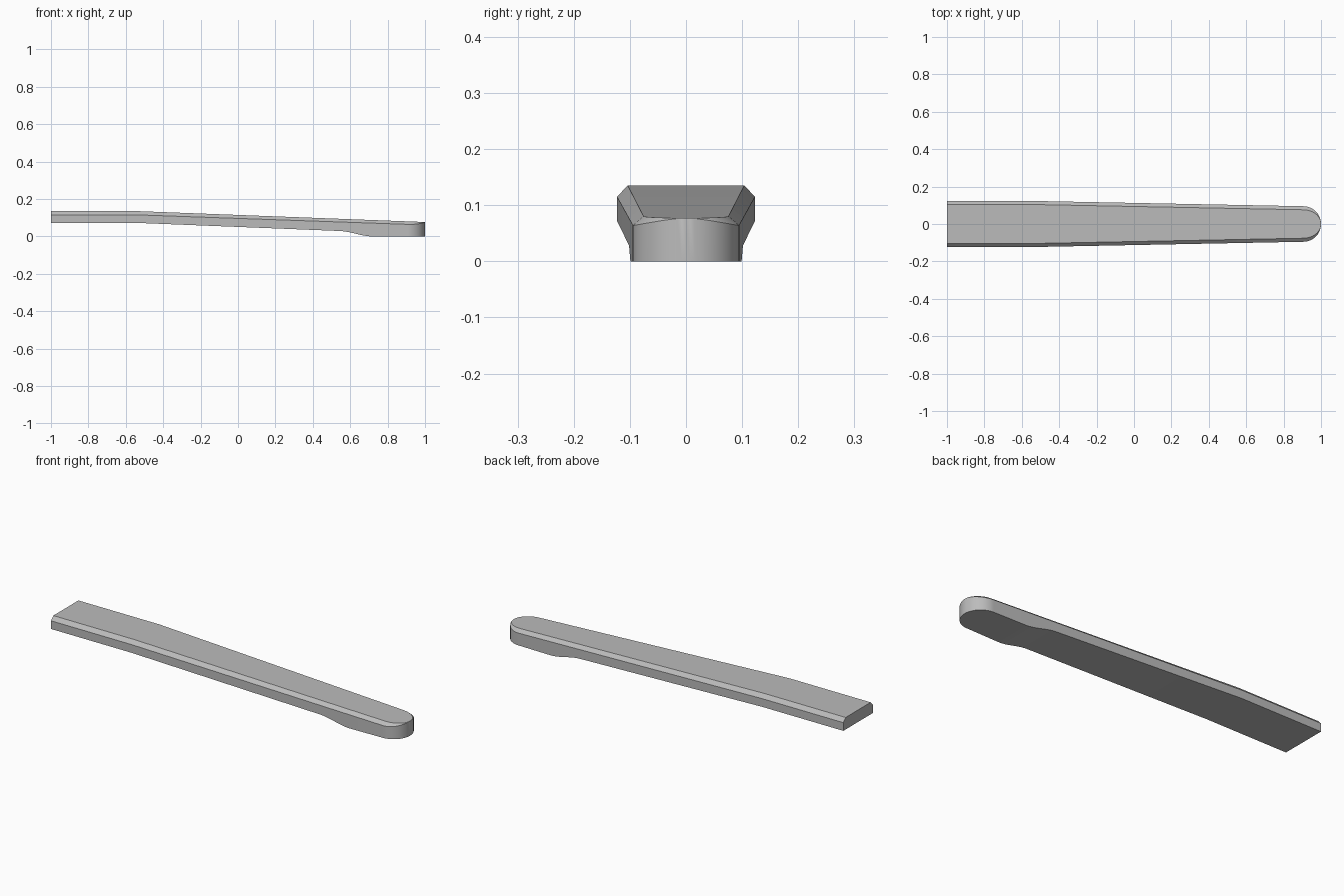
import bpy, bmesh
from math import sin, cos, pi, radians

cube = bpy.data.objects.get("Cube")
if cube:
    bpy.data.objects.remove(cube)

BEND, TIP, R = -0.53, 0.905, 0.095      # handle bend, start and radius of the round tip


def ramp(x, x0, x1, a, b):
    t = min(max((x - x0) / (x1 - x0), 0), 1)
    return a + (b - a) * t


def bottom(x):
    # straight underside that curves down into the foot
    z = ramp(x, BEND, 0.55, 0.072, 0.029)
    t = ramp(x, 0.54, 0.72, 0, 1)
    return z * (1 - t * t * (3 - 2 * t))


def section(x, outer, inner, drop):
    # six-sided section with chamfered upper edges
    top, low = ramp(x, BEND, 1, 0.135, 0.077), bottom(x)
    half = [(outer, low), (outer, top - drop), (inner, top)]
    return [(x, y, z) for y, z in half] + [(x, -y, z) for y, z in reversed(half)]


# stations along the tapered body, then around the round tip
xs = [-1, BEND] + [0.54 + 0.18 * i / 12 for i in range(13)]
rings = [section(x, ramp(x, BEND, TIP, 0.123, R), ramp(x, BEND, TIP, 0.104, 0.076), 0.02 - 0.004 * ramp(x, BEND, TIP, 0, 1))
         for x in xs]
STEPS = 20
for i in range(STEPS + 1):
    a = pi / 2 * i / STEPS
    c = max(cos(a), 0)
    rings.append(section(TIP + R * sin(a), R * c, 0.076 * c, 0.016 * c ** 1.5))

# loft the sections
bm = bmesh.new()
loops = [[bm.verts.new(p) for p in ring] for ring in rings]
for a, b in zip(loops, loops[1:]):
    for i in range(6):
        j = (i + 1) % 6
        bm.faces.new((a[i], a[j], b[j], b[i]))
bm.faces.new(loops[0])
bmesh.ops.remove_doubles(bm, verts=bm.verts, dist=0.00005)
bmesh.ops.recalc_face_normals(bm, faces=bm.faces)
mesh = bpy.data.meshes.new("lever_arm")
bm.to_mesh(mesh)
bm.free()
arm = bpy.data.objects.new("lever_arm", mesh)
bpy.context.collection.objects.link(arm)

# plain grey
grey = bpy.data.materials.new("grey")
grey.use_nodes = True
colour = (0.5, 0.5, 0.5, 1)
grey.diffuse_color = colour
grey.node_tree.nodes["Principled BSDF"].inputs["Base Color"].default_value = colour
mesh.materials.append(grey)

bpy.context.view_layer.objects.active = arm
arm.select_set(True)
bpy.ops.object.shade_smooth_by_angle(angle=radians(25))
